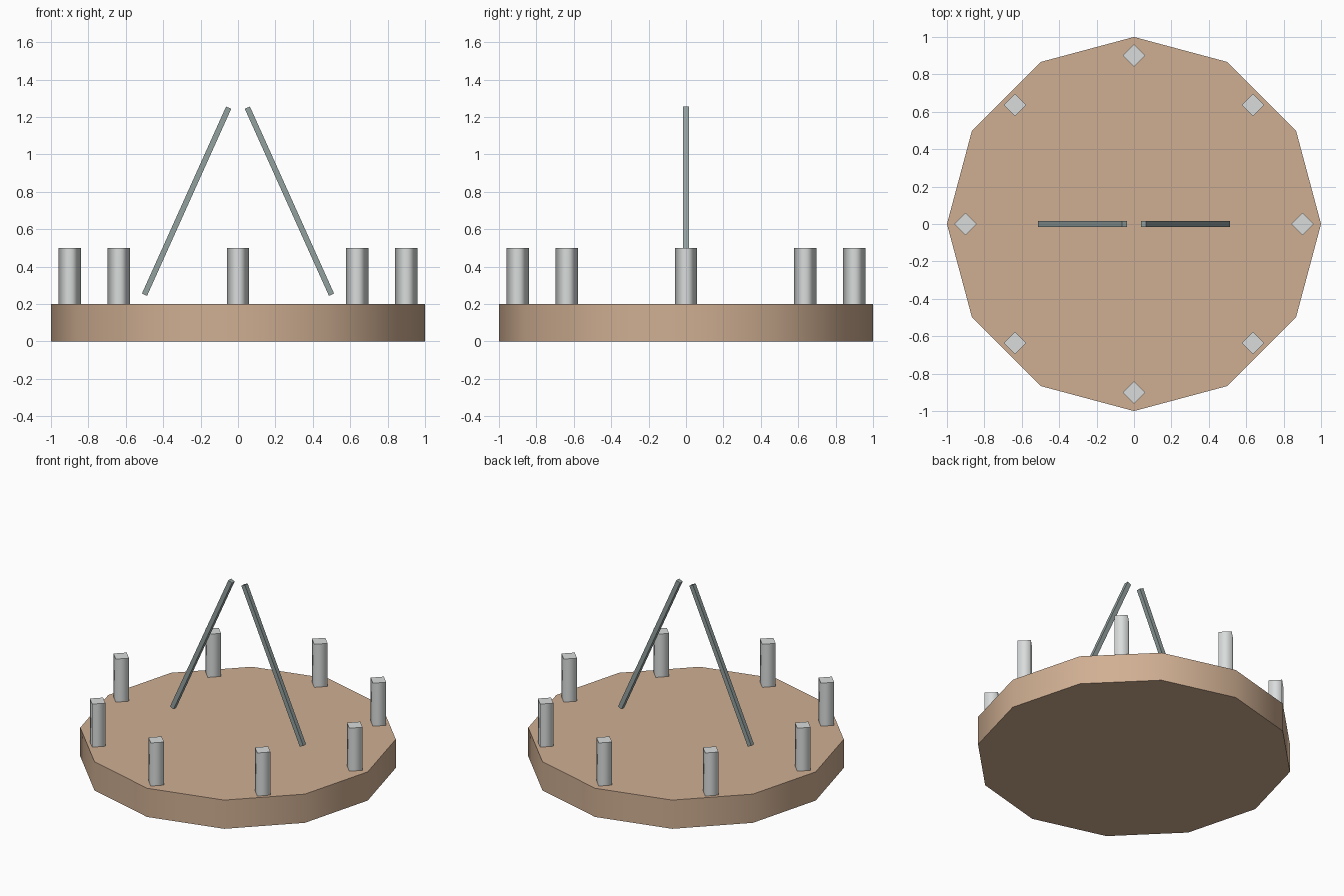
import bpy, bmesh, math
from mathutils import Vector

if "Cube" in bpy.data.objects:
    bpy.data.objects.remove(bpy.data.objects["Cube"])


def material(name, rgb):
    m = bpy.data.materials.new(name)
    m.diffuse_color = (*rgb, 1)
    m.use_nodes = True
    m.node_tree.nodes["Principled BSDF"].inputs["Base Color"].default_value = m.diffuse_color
    return m


TAN = material("tan wood", (0.63, 0.43, 0.29))
PALE = material("pale grey stone", (0.70, 0.72, 0.72))
STEEL = material("grey green metal", (0.29, 0.355, 0.345))


def add_object(name, bm, mat):
    mesh = bpy.data.meshes.new(name)
    bm.to_mesh(mesh)
    bm.free()
    mesh.materials.append(mat)
    ob = bpy.data.objects.new(name, mesh)
    bpy.context.collection.objects.link(ob)
    return ob


def prism(name, sides, radius, depth, loc, mat):
    """Upright prism with smooth sides and crisp flat caps."""
    bm = bmesh.new()
    bmesh.ops.create_cone(bm, cap_ends=True, segments=sides,
                          radius1=radius, radius2=radius, depth=depth)
    bm.normal_update()
    for f in bm.faces:
        f.smooth = abs(f.normal.z) < 0.5
    for e in bm.edges:
        e.smooth = abs(e.verts[0].co.z - e.verts[1].co.z) > 0.01
    ob = add_object(name, bm, mat)
    ob.location = loc
    return ob


# Twelve-sided platform
prism("platform", 12, 1.0, 0.2, (0, 0, 0.1), TAN)

# Ring of eight square posts
for i in range(8):
    a = i * math.tau / 8
    prism(f"post_{i + 1}", 4, 0.06, 0.3,
          (0.9 * math.cos(a), 0.9 * math.sin(a), 0.35), PALE)

# Two thin rods leaning towards each other
for side, name in ((-1, "left_rod"), (1, "right_rod")):
    low, high = Vector((0.5 * side, 0, 0.25)), Vector((0.05 * side, 0, 1.25))
    d = high - low
    bm = bmesh.new()
    bmesh.ops.create_cube(bm, size=1)
    bmesh.ops.scale(bm, vec=(0.03, 0.03, d.length), verts=bm.verts)
    rod = add_object(name, bm, STEEL)
    rod.location = (low + high) / 2
    rod.rotation_euler = (0, math.atan2(d.x, d.z), 0)
